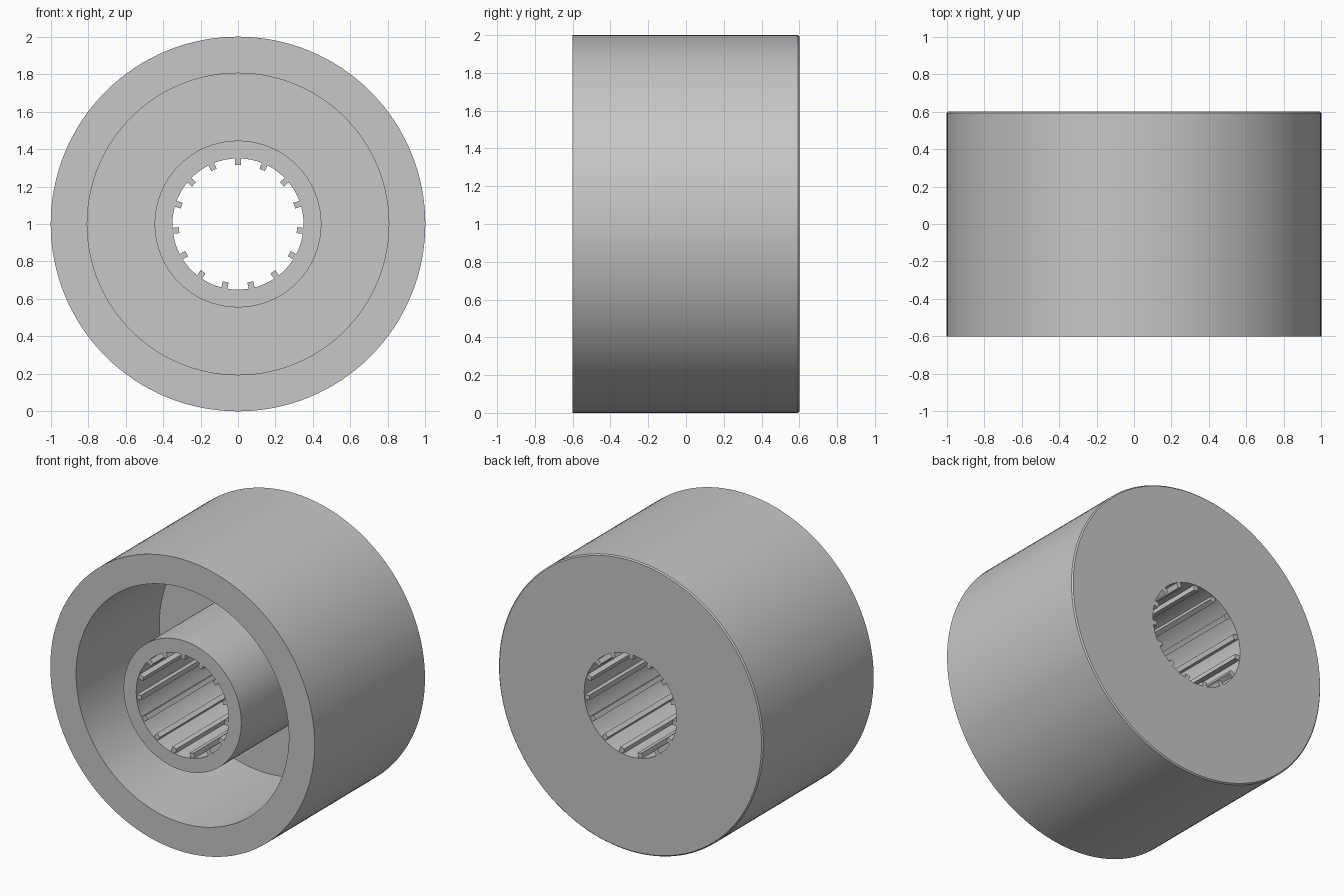
import bpy
import bmesh
import math
from mathutils import Matrix, Vector

cube = bpy.data.objects.get("Cube")
if cube:
    bpy.data.objects.remove(cube, do_unlink=True)

# Main dimensions
CENTRE = Vector((0, 0, 1))
HALF = 0.6           # half width along the axle
OUTER = 1.0          # rim outer radius
RIM_INNER = 0.805    # inside of the rim
HUB = 0.445          # hub outer radius
BORE = 0.35          # axle hole radius
FLOOR = 0.3          # depth position of the web inside the recess
EDGE = 0.008         # tiny rounding of the rear edge
SEGMENTS = 128
TEETH = 15

grey = bpy.data.materials.new("plain grey")
grey.use_nodes = True
colour = (0.57, 0.57, 0.57, 1)
grey.diffuse_color = colour
grey.node_tree.nodes["Principled BSDF"].inputs["Base Color"].default_value = colour


def add_object(name, bm):
    bmesh.ops.recalc_face_normals(bm, faces=bm.faces)
    mesh = bpy.data.meshes.new(name)
    bm.to_mesh(mesh)
    bm.free()
    mesh.materials.append(grey)
    obj = bpy.data.objects.new(name, mesh)
    bpy.context.collection.objects.link(obj)
    return obj


# Wheel body: closed radius/depth profile turned around the axle
profile = [
    (BORE, -HALF), (HUB, -HALF), (HUB, FLOOR), (RIM_INNER, FLOOR),
    (RIM_INNER, -HALF), (OUTER, -HALF), (OUTER, HALF - EDGE),
    (OUTER - EDGE, HALF), (BORE, HALF),
]
bm = bmesh.new()
verts = [bm.verts.new(CENTRE + Vector((0, y, r))) for r, y in profile]
edges = [bm.edges.new((v, verts[(i + 1) % len(verts)])) for i, v in enumerate(verts)]
bmesh.ops.spin(bm, geom=verts + edges, cent=CENTRE, axis=(0, 1, 0),
               angle=math.tau, steps=SEGMENTS, use_merge=True)
bmesh.ops.remove_doubles(bm, verts=bm.verts, dist=0.0001)
body = add_object("wheel_body", bm)
bpy.ops.object.select_all(action="DESELECT")
body.select_set(True)
bpy.context.view_layer.objects.active = body
bpy.ops.object.shade_smooth_by_angle(angle=math.radians(30))

# Grip teeth: narrow ribs running along the bore
tooth_width, tooth_inner, tooth_outer = 0.032, 0.316, 0.36
bm = bmesh.new()
for i in range(TEETH):
    place = (Matrix.Translation(CENTRE)
             @ Matrix.Rotation(math.tau * i / TEETH, 4, "Y")
             @ Matrix.Translation((0, 0, (tooth_inner + tooth_outer) / 2))
             @ Matrix.Diagonal((tooth_width, 2 * HALF - 0.01,
                                tooth_outer - tooth_inner, 1)))
    bmesh.ops.create_cube(bm, size=1, matrix=place)
add_object("bore_teeth", bm)
